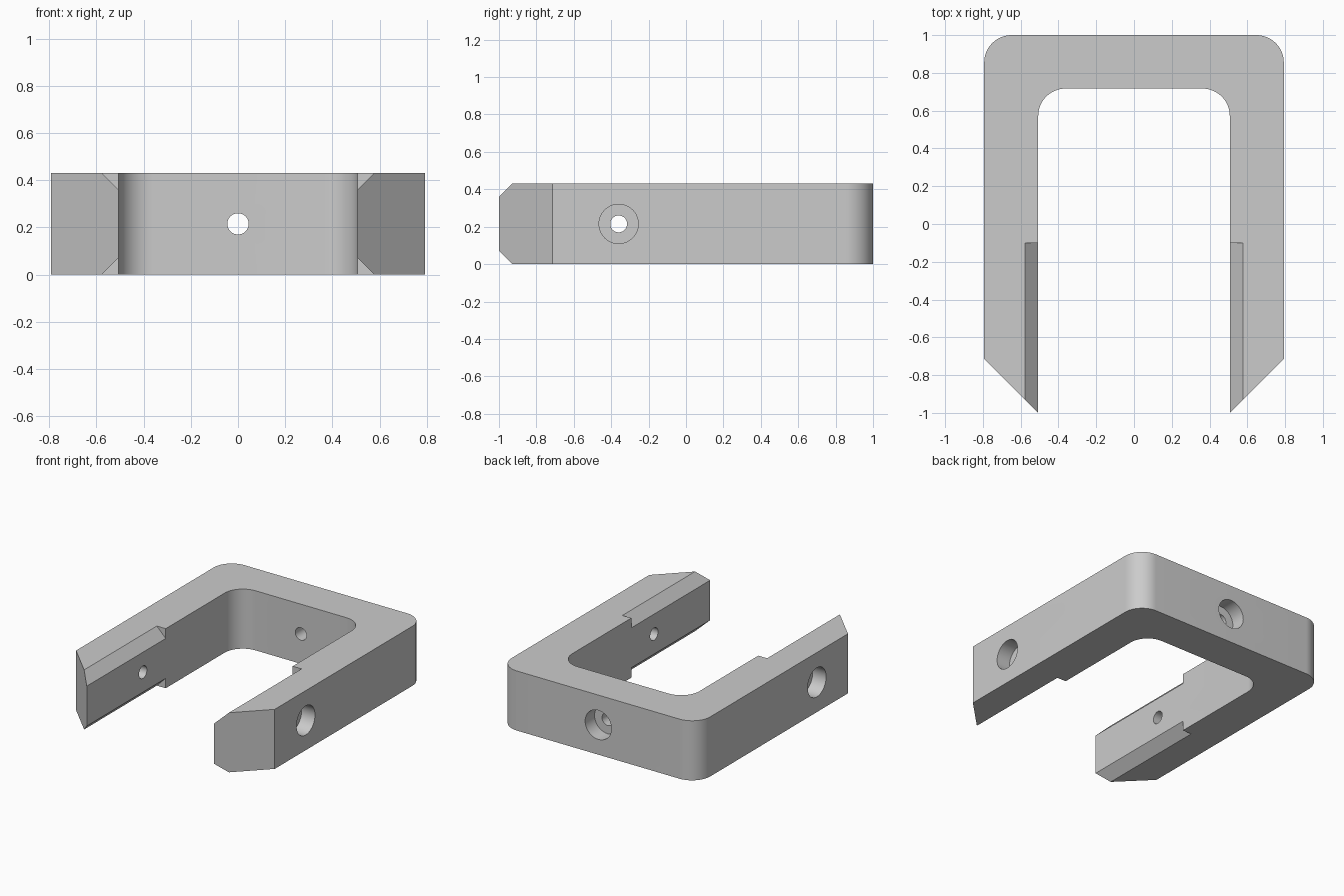
import bpy, bmesh, math
from mathutils import Matrix, Vector

if "Cube" in bpy.data.objects:
    bpy.data.objects.remove(bpy.data.objects["Cube"], do_unlink=True)

OUTER, INNER, HEIGHT = 0.793, 0.507, 0.43
BACK, INNER_BACK, SHOULDER = 1.0, 0.717, -0.714
FILLET, CHAMFER, CHAMFER_END = 0.145, 0.071, -0.1
HOLE_R, BORE_R, BORE_DEPTH = 0.045, 0.105, 0.107
MID = HEIGHT / 2

grey = bpy.data.materials.new("plain grey")
grey.use_nodes = True
colour = (0.6, 0.6, 0.6, 1)
grey.diffuse_color = colour
grey.node_tree.nodes["Principled BSDF"].inputs["Base Color"].default_value = colour


def prism(name, points, direction):
    """Closed solid: a flat outline swept along a direction."""
    bm = bmesh.new()
    face = bm.faces.new([bm.verts.new(p) for p in points])
    swept = bmesh.ops.extrude_face_region(bm, geom=[face])["geom"]
    verts = [v for v in swept if isinstance(v, bmesh.types.BMVert)]
    bmesh.ops.translate(bm, vec=direction, verts=verts)
    bmesh.ops.recalc_face_normals(bm, faces=bm.faces)
    return finish(name, bm)


def cylinder(name, start, end, radius):
    start, end = Vector(start), Vector(end)
    axis = end - start
    bm = bmesh.new()
    turn = axis.to_track_quat("Z", "Y").to_matrix().to_4x4()
    bmesh.ops.create_cone(bm, cap_ends=True, segments=48, radius1=radius, radius2=radius,
                          depth=axis.length, matrix=Matrix.Translation((start + end) / 2) @ turn)
    return finish(name, bm)


def finish(name, bm):
    mesh = bpy.data.meshes.new(name)
    bm.to_mesh(mesh)
    bm.free()
    mesh.materials.append(grey)
    obj = bpy.data.objects.new(name, mesh)
    bpy.context.collection.objects.link(obj)
    return obj


def corner(x, y, steps=16):
    """Fillet points for the right-hand back corner of a rectangle."""
    return [(x - FILLET + FILLET * math.cos(a), y - FILLET + FILLET * math.sin(a), 0)
            for a in (math.pi / 2 * i / steps for i in range(steps + 1))]


# U-shaped body with pointed tips
half = [(INNER, -1, 0), (OUTER, SHOULDER, 0)] + corner(OUTER, BACK)
inside = corner(INNER, INNER_BACK)


def mirrored(points):
    return [(-x, y, z) for x, y, z in reversed(points)]


outline = half + mirrored(half) + mirrored(inside[::-1]) + inside[::-1]
frame = prism("clamp_frame", outline, (0, 0, HEIGHT))

cutters = []
# Chamfers along the inner edges of both arms
over = 0.02
for side in (-1, 1):
    for level in (-1, 1):
        x0, x1 = INNER - over, INNER + CHAMFER + over
        z0, z1 = MID - CHAMFER - over, MID + over
        section = [(side * x, -1.1, MID + level * z)
                   for x, z in ((x0, z0), (x1, z1), (x0, z1))]
        cutters.append(prism("chamfer_cutter", section, (0, CHAMFER_END + 1.1, 0)))

# Counterbored screw holes: one in each arm and one in the back
arm_y = -0.36
for out, point in (((1, 0, 0), (OUTER, arm_y, MID)),
                   ((-1, 0, 0), (-OUTER, arm_y, MID)),
                   ((0, 1, 0), (0, BACK, MID))):
    out, point = Vector(out), Vector(point)
    cutters.append(cylinder("hole_cutter", point - out * 0.4, point + out * 0.1, HOLE_R))
    cutters.append(cylinder("bore_cutter", point - out * BORE_DEPTH, point + out * 0.1, BORE_R))

for cutter in cutters:
    cutter.hide_render = True
    mod = frame.modifiers.new("cut", "BOOLEAN")
    mod.operation, mod.solver, mod.object = "DIFFERENCE", "EXACT", cutter

# Bake the cuts, then drop the cutters
graph = bpy.context.evaluated_depsgraph_get()
baked = bpy.data.meshes.new_from_object(frame.evaluated_get(graph))
frame.modifiers.clear()
frame.data = baked
for cutter in cutters:
    bpy.data.objects.remove(cutter, do_unlink=True)

# Smooth fillets and holes, crisp edges elsewhere
bpy.ops.object.select_all(action="DESELECT")
frame.select_set(True)
bpy.context.view_layer.objects.active = frame
bpy.ops.object.shade_smooth_by_angle(angle=math.radians(30))
